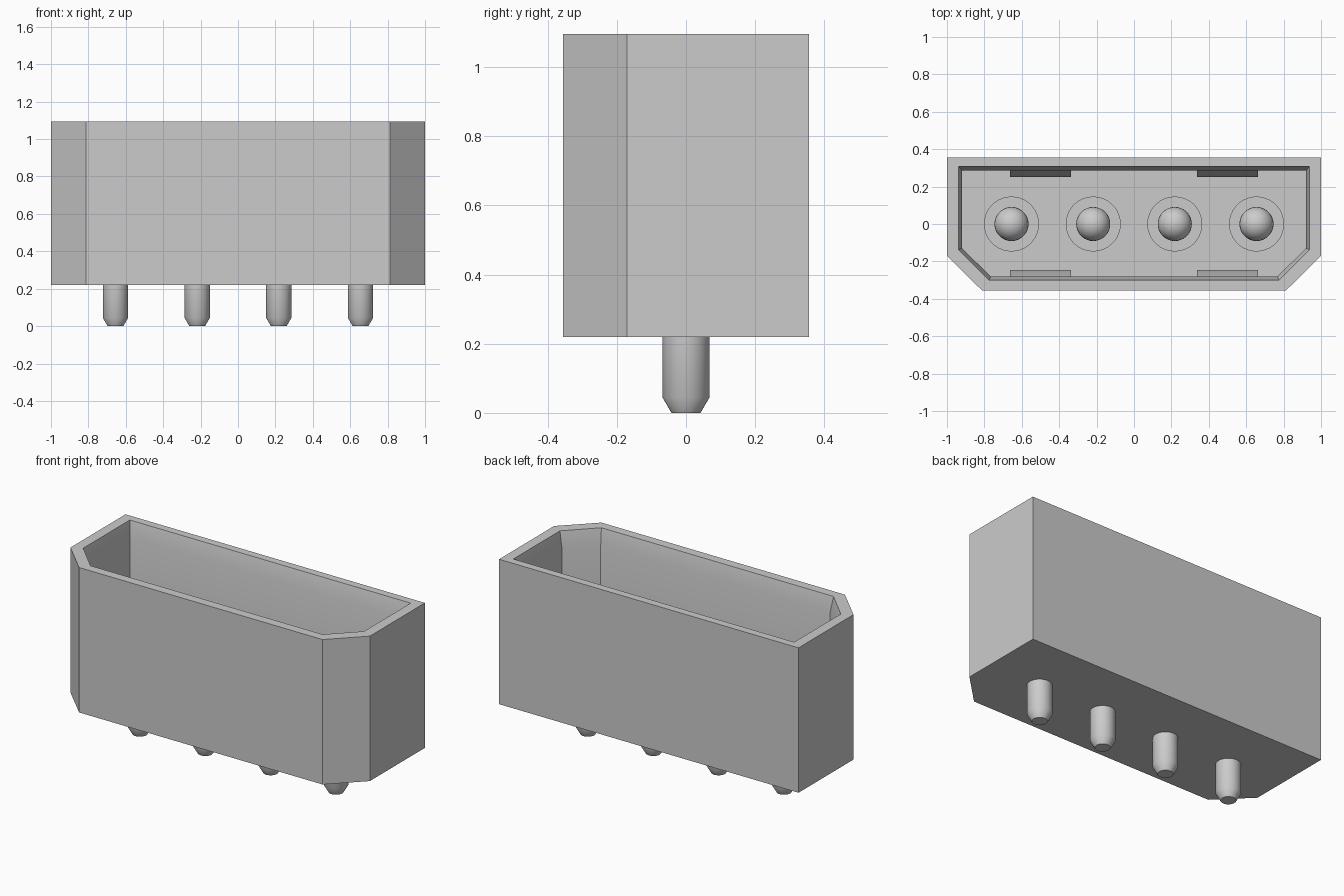
import bpy, bmesh, math

cube = bpy.data.objects.get("Cube")
if cube:
    bpy.data.objects.remove(cube, do_unlink=True)

# Single grey material
grey = bpy.data.materials.new("light grey")
grey.use_nodes = True
COLOUR = (0.6, 0.6, 0.6, 1.0)
grey.diffuse_color = COLOUR
grey.node_tree.nodes["Principled BSDF"].inputs["Base Color"].default_value = COLOUR

BASE, FLOOR, LIP, TOP = 0.22, 0.40, 1.0, 1.095
PINS = {"far_right": -0.655, "mid_right": -0.218, "mid_left": 0.218, "far_left": 0.655}


def finish(name, bm, x=0.0):
    """Turn a bmesh into a smooth-by-angle object."""
    bmesh.ops.recalc_face_normals(bm, faces=bm.faces)
    mesh = bpy.data.meshes.new(name)
    bm.to_mesh(mesh)
    bm.free()
    mesh.materials.append(grey)
    obj = bpy.data.objects.new(name, mesh)
    obj.location.x = x
    bpy.context.collection.objects.link(obj)
    bpy.ops.object.select_all(action='DESELECT')
    obj.select_set(True)
    bpy.context.view_layer.objects.active = obj
    bpy.ops.object.shade_smooth_by_angle(angle=math.radians(30))
    return obj


def outline(x, back, front, cut_x, cut_y):
    """Rectangle with both front corners cut off."""
    half = [(x, back), (x, cut_y), (cut_x, front)]
    return half + [(-px, py) for px, py in reversed(half)]


def lathe(name, profile, x, segments=36):
    """Revolve a radius/height profile around z."""
    bm = bmesh.new()
    verts = [bm.verts.new((r, 0, z)) for r, z in profile]
    edges = [bm.edges.new(pair) for pair in zip(verts, verts[1:])]
    bmesh.ops.spin(bm, geom=verts + edges, cent=(0, 0, 0), axis=(0, 0, 1),
                   angle=math.tau, steps=segments, use_merge=False)
    bmesh.ops.remove_doubles(bm, verts=bm.verts, dist=1e-5)
    return finish(name, bm, x)


# Housing: outer walls, rim, bevelled lip, inner walls and floor
outer = outline(1.0, 0.355, -0.355, 0.813, -0.17)
mouth = outline(0.938, 0.308, -0.30, 0.775, -0.137)
cavity = outline(0.92, 0.286, -0.28, 0.766, -0.13)
bm = bmesh.new()
rings = [[bm.verts.new((px, py, z)) for px, py in shape]
         for shape, z in ((outer, BASE), (outer, TOP), (mouth, TOP),
                          (cavity, LIP), (cavity, FLOOR))]
for a, b in zip(rings, rings[1:]):
    for i in range(len(a)):
        j = (i + 1) % len(a)
        bm.faces.new((a[i], a[j], b[j], b[i]))
bm.faces.new(rings[0])
bm.faces.new(rings[-1])
finish("housing", bm)

# Locking ramps on the inner front and back walls
for side, wall, inner in (("back", 0.288, 0.25), ("front", -0.282, -0.247)):
    for hand, x in (("right", -0.5), ("left", 0.5)):
        bm = bmesh.new()
        ends = [[bm.verts.new((px, py, z)) for py, z in
                 ((wall, FLOOR), (inner, FLOOR), (inner, 0.60), (wall, 0.72))]
                for px in (-0.163, 0.163)]
        for i in range(4):
            j = (i + 1) % 4
            bm.faces.new((ends[0][i], ends[0][j], ends[1][j], ends[1][i]))
        for end in ends:
            bm.faces.new(end)
        finish(f"{side}_{hand}_locking_ramp", bm, x)

# Contacts: domed pin, base collar and solder tail
R = 0.091
dome = [(R * math.cos(t), 0.76 + R * math.sin(t))
        for t in (math.pi / 2 * i / 8 for i in range(8))]
for place, x in PINS.items():
    lathe(f"{place}_contact_pin", [(0, FLOOR), (R, FLOOR)] + dome + [(0, 0.76 + R)], x)
    lathe(f"{place}_collar", [(0, FLOOR - 0.02), (0.147, FLOOR - 0.02),
                              (0.147, FLOOR + 0.03), (0, FLOOR + 0.03)], x)
    lathe(f"{place}_solder_tail", [(0, 0), (0.042, 0), (0.068, 0.045),
                                   (0.068, BASE + 0.02), (0, BASE + 0.02)], x)
